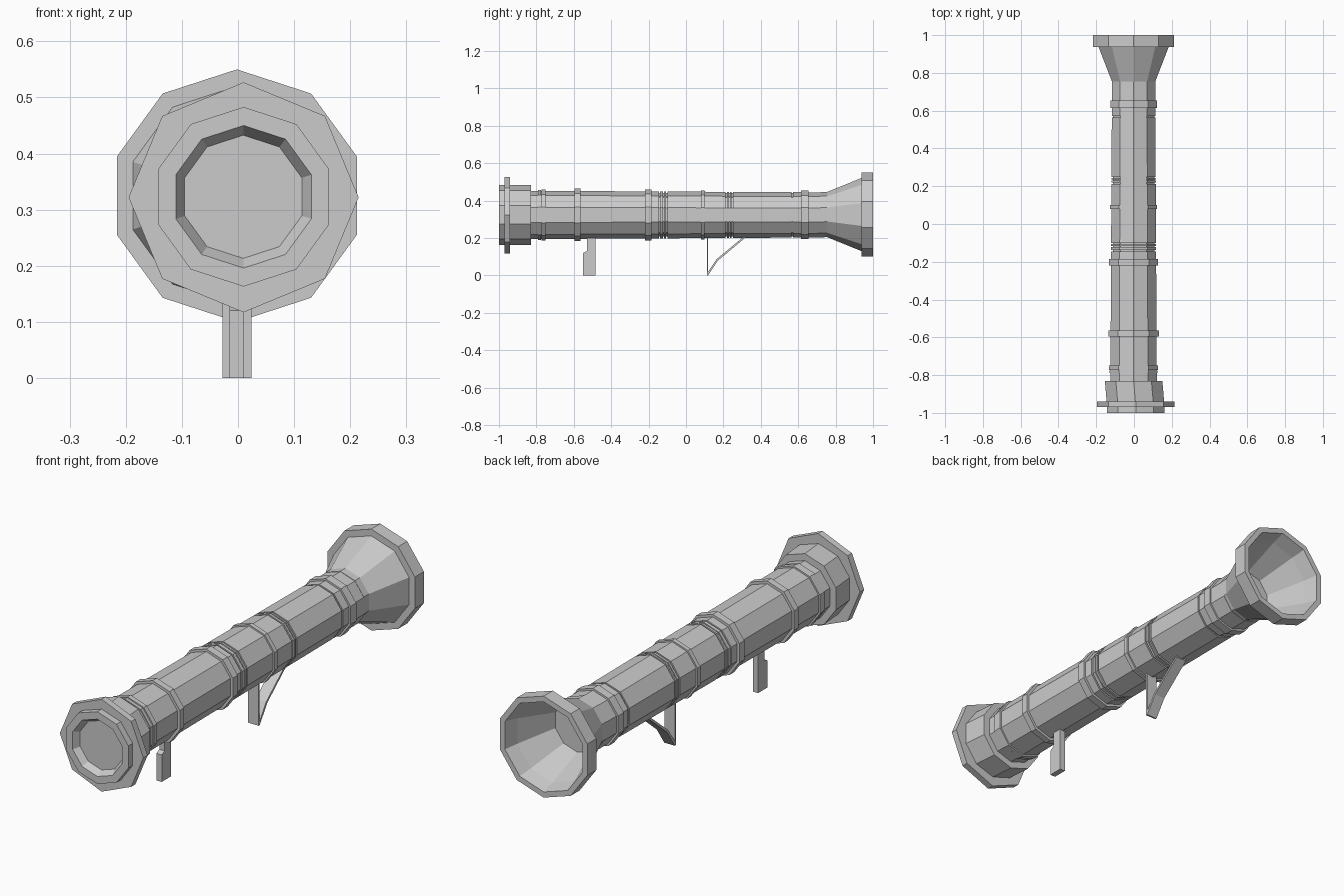
import bpy, bmesh
from math import sin, cos, pi

if "Cube" in bpy.data.objects:
    bpy.data.objects.remove(bpy.data.objects["Cube"])

CX, CZ = -0.002, 0.323


def finish(name, bm):
    bmesh.ops.recalc_face_normals(bm, faces=bm.faces)
    me = bpy.data.meshes.new(name)
    bm.to_mesh(me)
    bm.free()
    ob = bpy.data.objects.new(name, me)
    bpy.context.collection.objects.link(ob)
    return ob


def lathe(name, profile, sides=10, cz=CZ, cx=lambda y: CX):
    """Turn (y, radius) points about the long axis, with a corner at the top; ends are capped."""
    bm = bmesh.new()
    rings = []
    for y, r in profile:
        rings.append([bm.verts.new((cx(y) + r * sin(2 * pi * i / sides), y,
                                    cz + r * cos(2 * pi * i / sides))) for i in range(sides)])
    for a, b in zip(rings, rings[1:]):
        for i in range(sides):
            j = (i + 1) % sides
            bm.faces.new((a[i], a[j], b[j], b[i]))
    bm.faces.new(rings[0])
    bm.faces.new(rings[-1])
    return finish(name, bm)


def extrude_x(name, outline, x0, x1):
    """Solid from a (y, z) outline extruded across x."""
    bm = bmesh.new()
    a = [bm.verts.new((x0, y, z)) for y, z in outline]
    b = [bm.verts.new((x1, y, z)) for y, z in outline]
    n = len(outline)
    bm.faces.new(a)
    bm.faces.new(b)
    for i in range(n):
        j = (i + 1) % n
        bm.faces.new((a[i], a[j], b[j], b[i]))
    return finish(name, bm)


def tube_r(y):
    return 0.1245 - 0.0055 * y


# Main tube, gently tapered, with narrow grooves cut into it
profile = [(-0.84, tube_r(-0.84))]
for y0, y1 in [(-0.145, -0.138), (-0.122, -0.117), (-0.107, -0.1),
               (0.212, 0.219), (0.23, 0.235), (0.243, 0.25), (0.565, 0.573)]:
    profile += [(y0, tube_r(y0)), (y0, 0.116), (y1, 0.116), (y1, tube_r(y1))]
profile.append((0.74, 0.121))
lathe("tube", profile)

# Raised bands
for i, (y0, y1, r) in enumerate([(-0.79, -0.775, 0.133), (-0.772, -0.75, 0.136),
                                 (-0.595, -0.565, 0.140), (-0.22, -0.185, 0.137),
                                 (0.08, 0.1, 0.131), (0.615, 0.655, 0.130)]):
    lathe(f"band_{i + 1}", [(y0, r), (y1, r)])

# Front collar leans slightly sideways and has a shallow recess in its face
lean = lambda y: CX + 0.012 * min(1, max(0, (-0.83 - y) / 0.14))
lathe("front_collar", [(-0.96, 0.104), (-1.0, 0.127), (-1.0, 0.160), (-0.97, 0.160),
                       (-0.83, 0.160), (-0.83, 0.128)], cx=lean)
# Eight-sided front flange
lathe("front_flange", [(-0.97, 0.205), (-0.94, 0.205)], sides=8, cz=0.322, cx=lambda y: 0.01)

# Hollow rear horn with heavy rim
lathe("rear_horn", [(0.72, 0.121), (0.755, 0.121), (0.937, 0.195), (0.937, 0.225),
                    (1.0, 0.225), (1.0, 0.200), (0.937, 0.182), (0.765, 0.113)], cz=0.325)

# Front grip with a step near the top
extrude_x("front_grip", [(-0.55, 0), (-0.484, 0), (-0.484, 0.21), (-0.53, 0.21),
                         (-0.53, 0.13), (-0.55, 0.12)], -0.015, 0.011)

# Rear stand: upright plate and bent diagonal brace
extrude_x("stand_plate", [(0.111, 0), (0.118, 0), (0.118, 0.21), (0.111, 0.21)], -0.028, 0.024)
extrude_x("stand_brace", [(0.112, 0), (0.118, 0), (0.171, 0.079), (0.316, 0.2), (0.316, 0.208),
                          (0.303, 0.202), (0.163, 0.086), (0.112, 0.01)], -0.028, 0.024)
